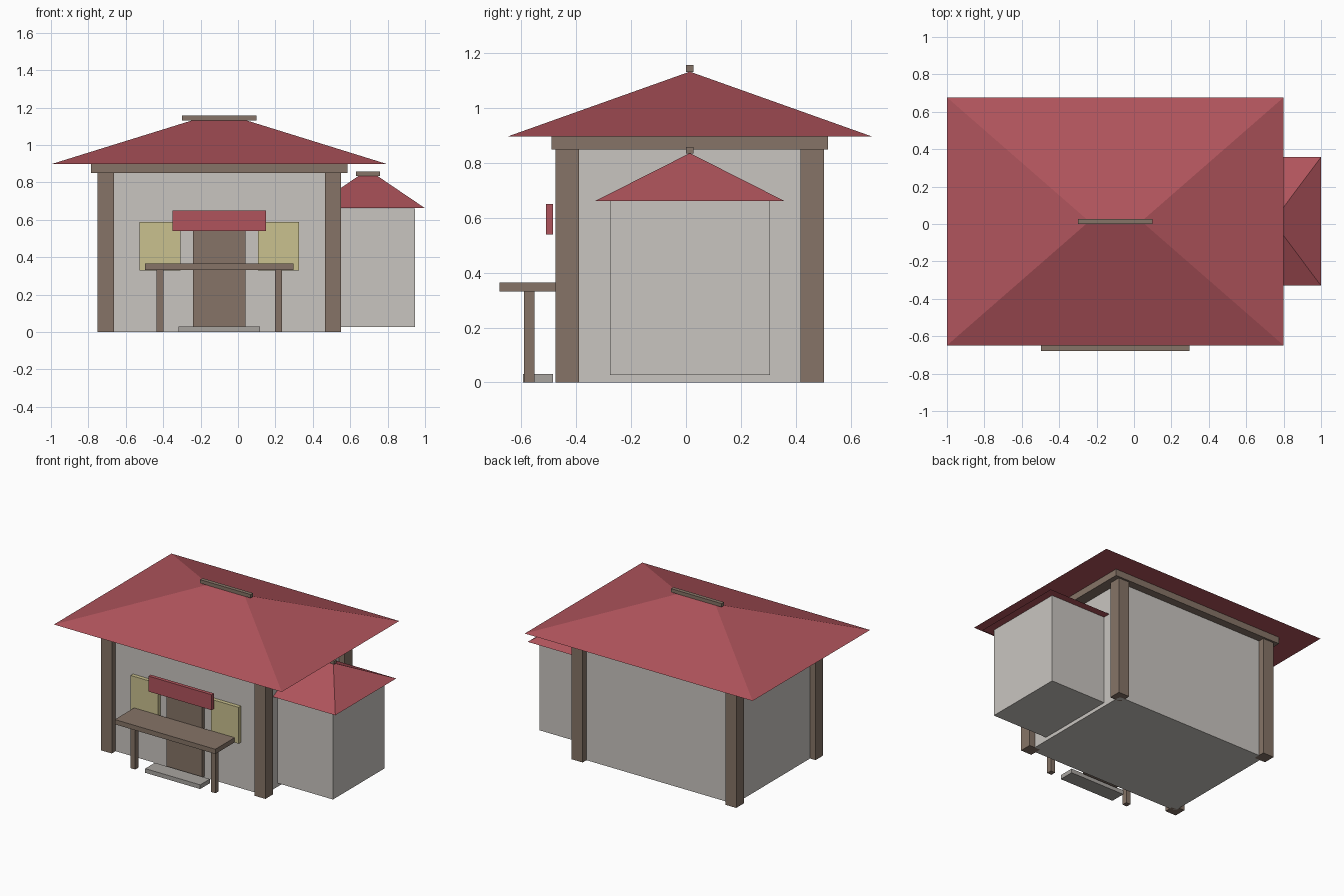
import bpy
import bmesh

cube = bpy.data.objects.get("Cube")
if cube:
    bpy.data.objects.remove(cube, do_unlink=True)


def material(name, hex_colour):
    """Flat material from an sRGB hex colour."""
    srgb = [int(hex_colour[i:i + 2], 16) / 255 for i in (0, 2, 4)]
    colour = [c / 12.92 if c < 0.04 else ((c + 0.055) / 1.055) ** 2.4 for c in srgb] + [1]
    mat = bpy.data.materials.new(name)
    mat.use_nodes = True
    mat.diffuse_color = colour
    mat.node_tree.nodes["Principled BSDF"].inputs["Base Color"].default_value = colour
    return mat


plaster = material("plaster", "C9C5C0")
wood = material("brown wood", "867467")
tile = material("red tile", "B0545C")
glass = material("yellow window", "CAC18F")
stone = material("grey stone", "A9A5A0")


def add_object(name, bm, mat):
    bmesh.ops.recalc_face_normals(bm, faces=bm.faces)
    mesh = bpy.data.meshes.new(name)
    bm.to_mesh(mesh)
    bm.free()
    mesh.materials.append(mat)
    obj = bpy.data.objects.new(name, mesh)
    bpy.context.collection.objects.link(obj)
    return obj


def box(name, xs, ys, zs, mat):
    """Box from its extents along each axis."""
    bm = bmesh.new()
    bmesh.ops.create_cube(bm, size=1)
    for v in bm.verts:
        v.co = [lo + (hi - lo) * (c + 0.5) for (lo, hi), c in zip((xs, ys, zs), v.co)]
    return add_object(name, bm, mat)


def hip_roof(name, cx, half_x, half_y, half_ridge, z0, z1, mat):
    """Hipped roof with its ridge along x."""
    bm = bmesh.new()
    a, b, c, d = [bm.verts.new((cx + sx * half_x, MID_Y + sy * half_y, z0))
                  for sx, sy in ((-1, -1), (1, -1), (1, 1), (-1, 1))]
    left, right = [bm.verts.new((cx + s * half_ridge, MID_Y, z1)) for s in (-1, 1)]
    for face in ((a, b, right, left), (b, c, right), (c, d, left, right), (d, a, left), (d, c, b, a)):
        bm.faces.new(face)
    return add_object(name, bm, mat)


def around(centre, half):
    return (centre - half, centre + half)


MID_X, MID_Y = -0.1, 0.014

# Main house: walls, corner posts, beam, roof
box("main_walls", around(MID_X, 0.607), around(MID_Y, 0.447), (0, 0.85), plaster)
for side, sx in (("right", -1), ("left", 1)):
    for end, sy in (("front", -1), ("back", 1)):
        box(f"{end}_{side}_post", around(MID_X + sx * 0.607, 0.043),
            around(MID_Y + sy * 0.447, 0.043), (0, 0.85), wood)
box("roof_beam", around(MID_X, 0.685), around(MID_Y, 0.504), (0.85, 0.897), wood)
hip_roof("main_roof", MID_X, 0.9, 0.663, 0.14, 0.897, 1.133, tile)
box("main_ridge_cap", around(MID_X, 0.2), around(MID_Y, 0.014), (1.132, 1.157), wood)

# Side annex
ANNEX_X = 0.695
box("annex_walls", around(ANNEX_X, 0.25), around(MID_Y, 0.292), (0.026, 0.661), plaster)
hip_roof("annex_roof", ANNEX_X, 0.305, 0.344, 0.048, 0.662, 0.836, tile)
box("annex_ridge_cap", around(ANNEX_X, 0.065), around(MID_Y, 0.014), (0.835, 0.858), wood)

# Front: door, step, sign board, windows
box("door", around(MID_X, 0.14), (-0.463, -0.43), (0.01, 0.56), wood)
box("door_step", around(MID_X, 0.217), (-0.594, -0.485), (0, 0.03), stone)
box("sign_board", around(MID_X, 0.25), (-0.511, -0.485), (0.54, 0.65), tile)
for side, sx in (("right", -1), ("left", 1)):
    box(f"{side}_window", around(MID_X + sx * 0.317, 0.109), (-0.46, -0.43), (0.328, 0.588), glass)

# Counter table
box("table_top", around(MID_X, 0.397), (-0.68, -0.462), (0.331, 0.365), wood)
for side, sx in (("right", -1), ("left", 1)):
    box(f"{side}_table_leg", around(MID_X + sx * 0.317, 0.018), (-0.59, -0.553), (0, 0.332), wood)
